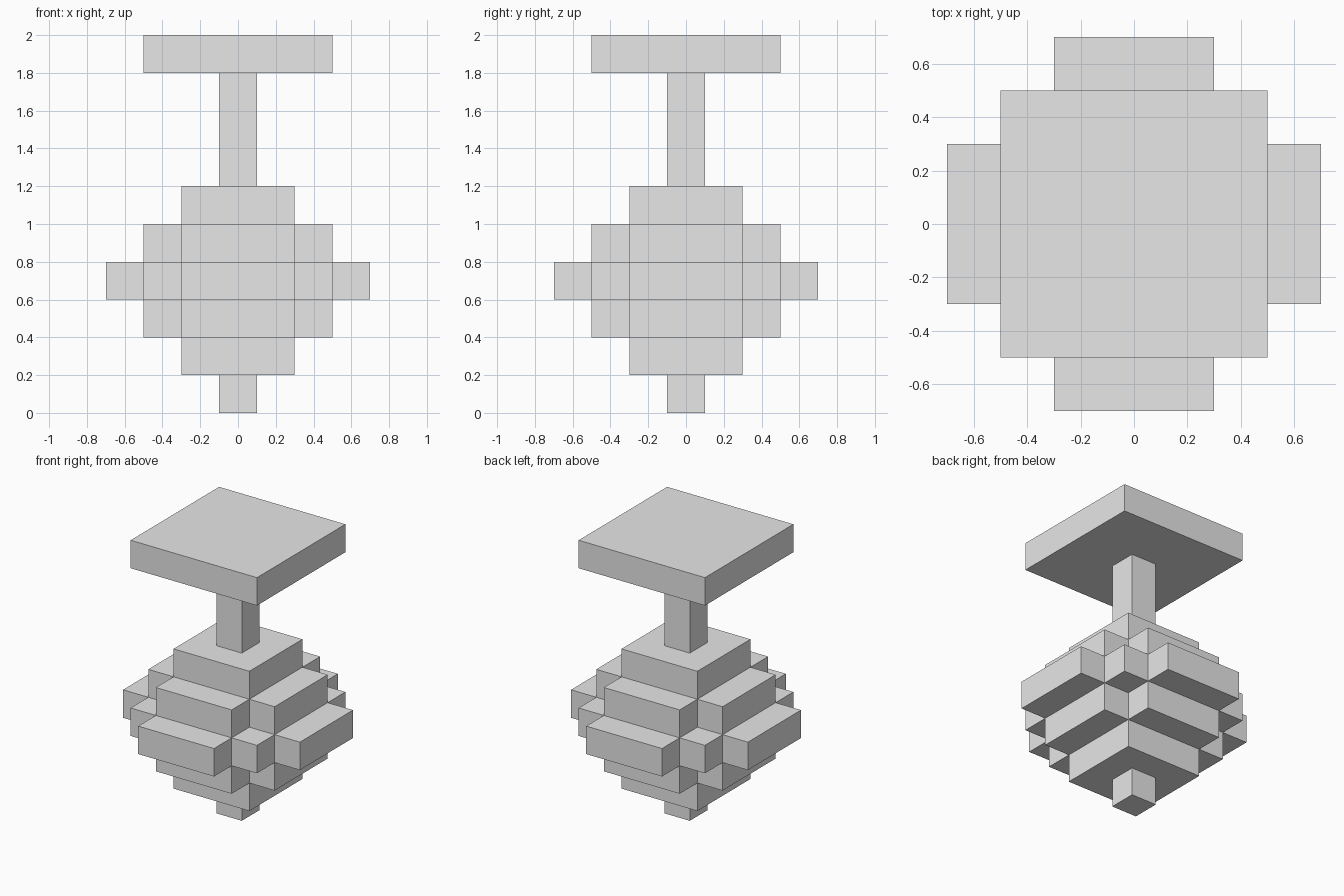
import bpy
import bmesh

cube = bpy.data.objects.get("Cube")
if cube:
    bpy.data.objects.remove(cube, do_unlink=True)

grey = bpy.data.materials.new("light_grey")
grey.use_nodes = True
grey.diffuse_color = (0.8, 0.8, 0.8, 1)
grey.node_tree.nodes["Principled BSDF"].inputs["Base Color"].default_value = (0.8, 0.8, 0.8, 1)

STEP = 0.2  # height of one layer


def layer(name, outline, bottom, top):
    """Extrude a flat outline between two heights."""
    bm = bmesh.new()
    base = bm.faces.new([bm.verts.new((x, y, bottom)) for x, y in outline])
    grown = bmesh.ops.extrude_face_region(bm, geom=[base])["geom"]
    bmesh.ops.translate(bm, vec=(0, 0, top - bottom),
                        verts=[v for v in grown if isinstance(v, bmesh.types.BMVert)])
    bmesh.ops.recalc_face_normals(bm, faces=bm.faces)
    mesh = bpy.data.meshes.new(name)
    bm.to_mesh(mesh)
    bm.free()
    mesh.materials.append(grey)
    bpy.context.collection.objects.link(bpy.data.objects.new(name, mesh))


def square(half):
    return [(-half, -half), (half, -half), (half, half), (-half, half)]


def cross(reach, arm, core):
    """Square core with an arm on each side, one quarter turned four times."""
    quarter = [(reach, -arm), (reach, arm), (core, arm)]
    if core > arm:
        quarter += [(core, core), (arm, core)]
    points = []
    for _ in range(4):
        points += quarter
        quarter = [(-y, x) for x, y in quarter]
    return points


# Stepped body, from the foot up
layer("foot", square(0.1), 0, STEP)
layer("lower_body", square(0.3), STEP, 2 * STEP)
layer("lower_cross", cross(0.5, 0.3, 0.3), 2 * STEP, 3 * STEP)
layer("middle_cross", cross(0.7, 0.3, 0.5), 3 * STEP, 4 * STEP)
layer("upper_cross", cross(0.5, 0.3, 0.3), 4 * STEP, 5 * STEP)
layer("upper_body", square(0.3), 5 * STEP, 6 * STEP)

# Stem and top plate
layer("stem", square(0.1), 6 * STEP, 9 * STEP)
layer("top_plate", square(0.5), 9 * STEP, 10 * STEP)
